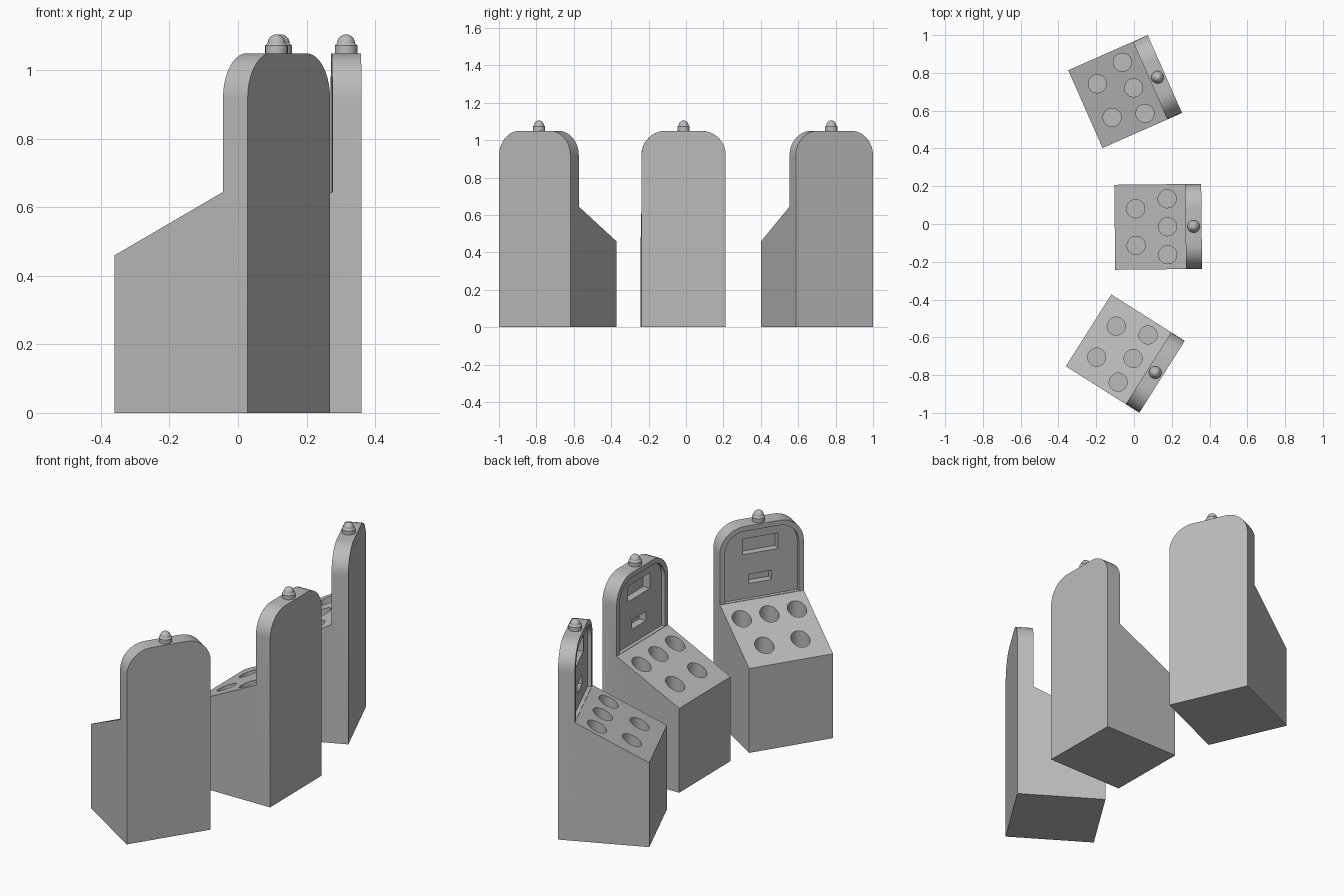
import bpy, bmesh, math
from mathutils import Vector

if "Cube" in bpy.data.objects:
    bpy.data.objects.remove(bpy.data.objects["Cube"])

grey = bpy.data.materials.new("plain grey")
grey.use_nodes = True
colour = (0.5, 0.5, 0.5, 1)
grey.diffuse_color = colour
grey.node_tree.nodes["Principled BSDF"].inputs["Base Color"].default_value = colour

DEPTH, WIDTH, HEIGHT = 0.46, 0.45, 1.05
BACK, FRONT, PANEL = DEPTH / 2, -DEPTH / 2, 0.145   # local x of main planes
LOW, HIGH = 0.46, 0.645                            # slope heights


def prism(name, points, direction):
    """Solid made by sweeping a flat outline along a vector."""
    bm = bmesh.new()
    face = bm.faces.new([bm.verts.new(p) for p in points])
    swept = bmesh.ops.extrude_face_region(bm, geom=[face])["geom"]
    bmesh.ops.translate(bm, vec=Vector(direction),
                        verts=[g for g in swept if isinstance(g, bmesh.types.BMVert)])
    bmesh.ops.recalc_face_normals(bm, faces=bm.faces)
    return finish(name, bm)


def finish(name, bm):
    mesh = bpy.data.meshes.new(name)
    bm.to_mesh(mesh)
    bm.free()
    mesh.materials.append(grey)
    obj = bpy.data.objects.new(name, mesh)
    bpy.context.collection.objects.link(obj)
    return obj


def arch(x, half, bottom, top, radius, steps=10):
    """Upright outline with two rounded top corners."""
    pts = [(x, -half, bottom), (x, half, bottom)]
    for side, start in ((1, 0), (-1, 90)):
        for i in range(steps + 1):
            a = math.radians(start + 90 * i / steps)
            pts.append((x, side * (half - radius) + radius * math.cos(a),
                        top - radius + radius * math.sin(a)))
    return pts


def block(name, x0, x1, width, height, z):
    h, v = width / 2, height / 2
    pts = [(x0, -h, z - v), (x0, h, z - v), (x0, h, z + v), (x0, -h, z + v)]
    return prism(name, pts, (x1 - x0, 0, 0))


def combine(obj, tool, operation):
    mod = obj.modifiers.new(tool.name, "BOOLEAN")
    mod.operation, mod.solver, mod.object = operation, "EXACT", tool
    tool.hide_render = True


# Cabinet: side profile trimmed by the round-topped back outline
profile = [(FRONT, 0), (BACK, 0), (BACK, HEIGHT + 0.1), (PANEL, HEIGHT + 0.1),
           (PANEL, HIGH), (FRONT, LOW)]
cabinet = prism("cabinet", [(x, -WIDTH, z) for x, z in profile], (0, 2 * WIDTH, 0))
trim = prism("trim", arch(FRONT - 0.1, WIDTH / 2, 0, HEIGHT, 0.13), (DEPTH + 0.2, 0, 0))
combine(cabinet, trim, "INTERSECT")

# Recessed display panel with two windows
cutters = [prism("recess", arch(PANEL - 0.05, WIDTH / 2 - 0.027, HIGH + 0.002,
                                HEIGHT - 0.027, 0.105), (0.07, 0, 0)),
           block("large_window", PANEL - 0.05, PANEL + 0.06, 0.19, 0.085, 0.93),
           block("small_window", PANEL - 0.05, PANEL + 0.06, 0.12, 0.05, 0.75)]

# Five round holes in the sloping top
for x, y in ((0.049, -0.148), (0.049, 0), (0.049, 0.148), (-0.118, -0.097), (-0.118, 0.097)):
    floor = LOW + (x - FRONT) / (PANEL - FRONT) * (HIGH - LOW) - 0.16
    ring = [(x + 0.048 * math.cos(a), y + 0.048 * math.sin(a), floor)
            for a in (math.tau * i / 32 for i in range(32))]
    cutters.append(prism("hole", ring, (0, 0, 0.28)))
for tool in cutters:
    combine(cabinet, tool, "DIFFERENCE")

# Bake the cuts and drop the helpers
bpy.context.view_layer.update()
graph = bpy.context.evaluated_depsgraph_get()
cabinet_mesh = bpy.data.meshes.new_from_object(cabinet.evaluated_get(graph))
for obj in [cabinet, trim] + cutters:
    bpy.data.objects.remove(obj)

# Lamp: short collar with a dome, turned around the vertical axis
bm = bmesh.new()
outline = [(0, -0.01), (0.033, -0.01), (0.033, 0.022), (0.026, 0.03)]
outline += [(0.026 * math.cos(a), 0.03 + 0.025 * math.sin(a))
            for a in (math.pi / 2 * i / 6 for i in range(1, 7))]
verts = [bm.verts.new((r, 0, z)) for r, z in outline]
edges = [bm.edges.new(pair) for pair in zip(verts, verts[1:])]
bmesh.ops.spin(bm, geom=verts + edges, cent=(0, 0, 0), axis=(0, 0, 1),
               angle=math.tau, steps=24)
bmesh.ops.remove_doubles(bm, verts=bm.verts, dist=0.0005)
bmesh.ops.recalc_face_normals(bm, faces=bm.faces)
lamp = finish("lamp", bm)
lamp_mesh = lamp.data
bpy.data.objects.remove(lamp)

for mesh in (cabinet_mesh, lamp_mesh):
    mesh.shade_smooth()
    mesh.set_sharp_from_angle(angle=math.radians(30))

# Three machines set in a shallow arc
for label, x, y, turn in (("left", -0.047, 0.701, 23.8),
                          ("middle", 0.128, -0.015, 0.6),
                          ("right", -0.046, -0.686, -32.3)):
    body = bpy.data.objects.new(label + "_cabinet", cabinet_mesh)
    top = bpy.data.objects.new(label + "_lamp", lamp_mesh)
    for obj in (body, top):
        bpy.context.collection.objects.link(obj)
    body.location = (x, y, 0)
    body.rotation_euler.z = math.radians(turn)
    top.parent = body
    top.location = ((PANEL + BACK) / 2, 0, HEIGHT)
